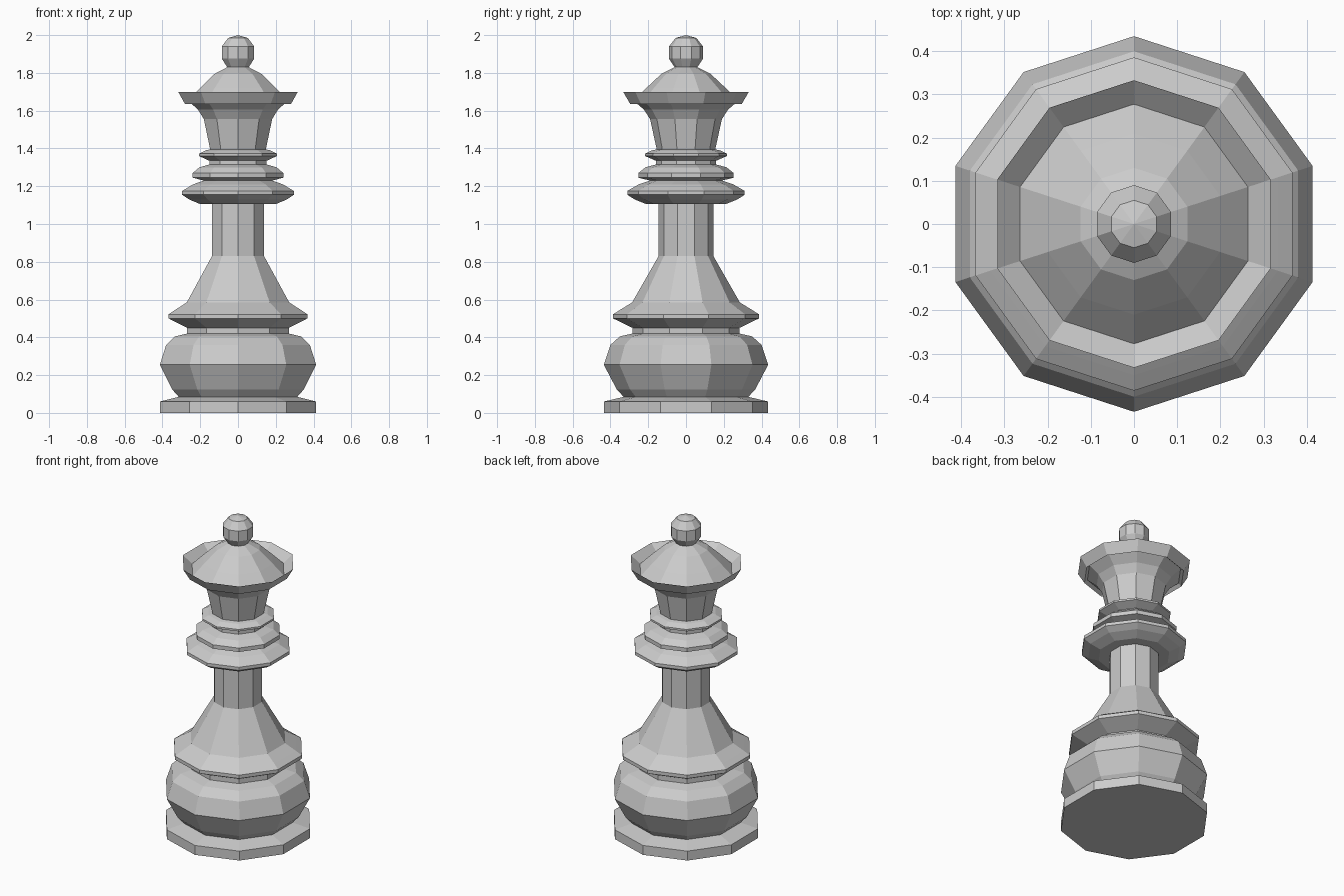
import bpy, bmesh
from math import sin, cos, pi

if "Cube" in bpy.data.objects:
    bpy.data.objects.remove(bpy.data.objects["Cube"])

SIDES = 10


def lathe(name, profile):
    """Revolve (radius, height) points into a flat-faced ten-sided shell."""
    bm = bmesh.new()
    rings = []
    for r, z in profile:
        if r == 0:
            rings.append([bm.verts.new((0, 0, z))] * SIDES)
        else:
            rings.append([bm.verts.new((r * cos(pi / 2 + 2 * pi * i / SIDES),
                                        r * sin(pi / 2 + 2 * pi * i / SIDES), z))
                          for i in range(SIDES)])
    for lo, hi in zip(rings, rings[1:]):
        for i in range(SIDES):
            j = (i + 1) % SIDES
            quad = list(dict.fromkeys((lo[i], lo[j], hi[j], hi[i])))
            bm.faces.new(quad)
    mesh = bpy.data.meshes.new(name)
    bm.to_mesh(mesh)
    bm.free()
    obj = bpy.data.objects.new(name, mesh)
    bpy.context.collection.objects.link(obj)
    return obj


# Parts stack bottom to top, each starting on the ring where the last one ended
lathe("base_plate", [(0, 0), (.435, 0), (.435, .06), (.33, .085)])
lathe("base_bulb", [(.33, .085), (.367, .125), (.435, .255), (.4, .36),
                    (.35, .405), (.283, .42)])
lathe("skirt_ring", [(.283, .42), (.283, .45), (.386, .5), (.386, .522),
                     (.35, .545), (.285, .585)])
lathe("stem", [(.285, .585), (.145, .83), (.145, 1.105)])
lathe("lower_collar", [(.145, 1.105), (.21, 1.105), (.272, 1.13), (.311, 1.155),
                       (.311, 1.175), (.25, 1.21), (.19, 1.23)])
lathe("middle_collar", [(.19, 1.23), (.252, 1.245), (.252, 1.27),
                        (.215, 1.3), (.16, 1.315)])
lathe("upper_collar", [(.16, 1.315), (.16, 1.335), (.217, 1.36), (.217, 1.372),
                       (.18, 1.39), (.155, 1.395)])
# Flared crown with a sunken channel behind its rim
lathe("crown", [(.155, 1.395), (.19, 1.555), (.222, 1.605), (.333, 1.7), (.295, 1.635)])
lathe("dome", [(.295, 1.635), (.21, 1.72), (.13, 1.795), (.06, 1.83)])
lathe("finial_ball", [(.06, 1.83), (.09, 1.875), (.09, 1.94), (.055, 1.985), (0, 2.0)])
